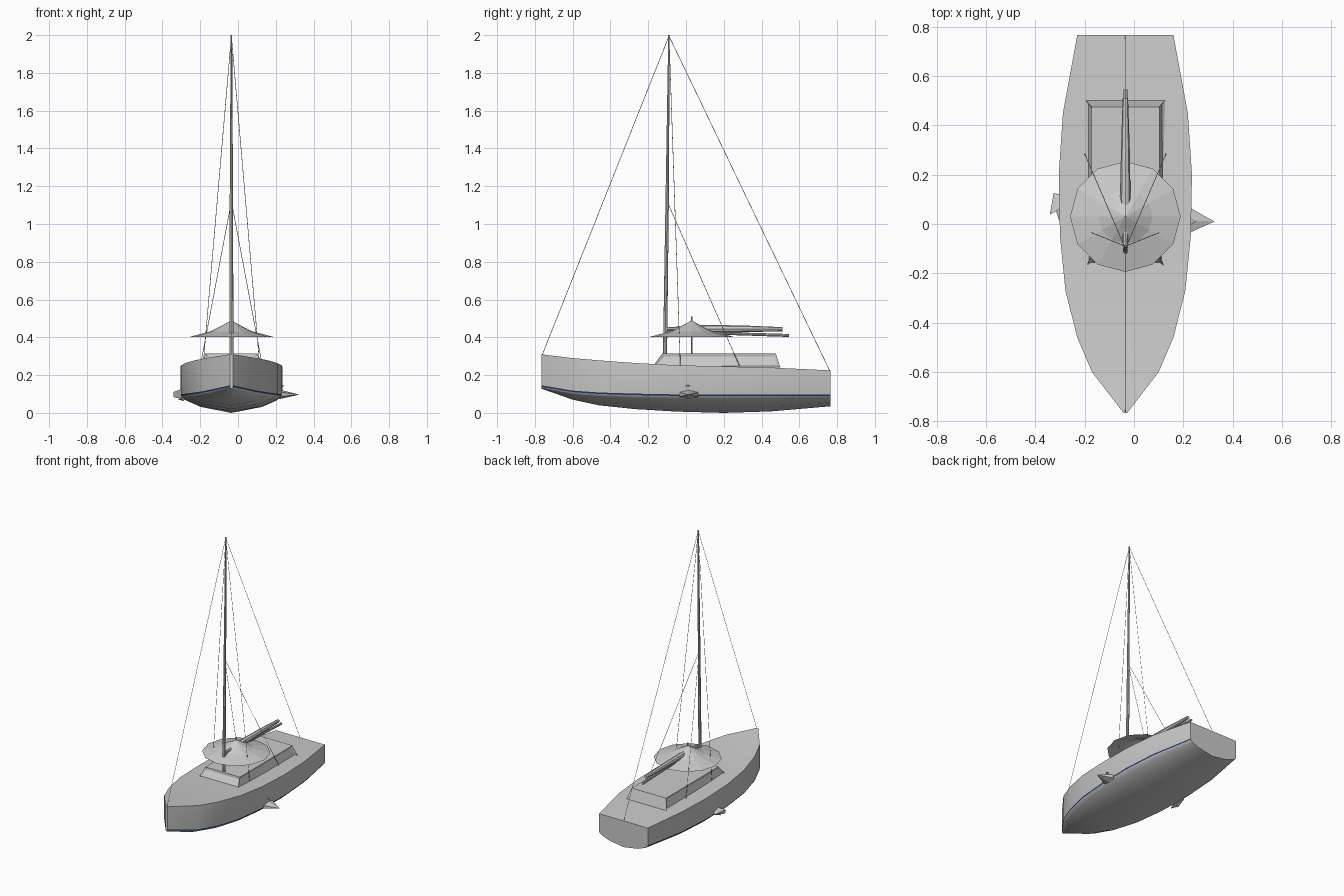
import bpy, bmesh, math
from mathutils import Vector

cube = bpy.data.objects.get("Cube")
if cube:
    bpy.data.objects.remove(cube)

MID = -0.035  # centreline of the boat


def material(name, r, g, b):
    m = bpy.data.materials.new(name)
    m.use_nodes = True
    m.diffuse_color = (r, g, b, 1)
    m.node_tree.nodes["Principled BSDF"].inputs["Base Color"].default_value = (r, g, b, 1)
    return m


grey = material("light grey", 0.6, 0.6, 0.6)
navy = material("navy blue", 0.02, 0.05, 0.15)


def finish(bm, name, mats=(grey,), smooth=None):
    bmesh.ops.recalc_face_normals(bm, faces=bm.faces)
    mesh = bpy.data.meshes.new(name)
    bm.to_mesh(mesh)
    bm.free()
    for m in mats:
        mesh.materials.append(m)
    obj = bpy.data.objects.new(name, mesh)
    bpy.context.collection.objects.link(obj)
    if smooth:
        bpy.ops.object.select_all(action='DESELECT')
        obj.select_set(True)
        bpy.context.view_layer.objects.active = obj
        bpy.ops.object.shade_smooth_by_angle(angle=math.radians(smooth))
    return obj


def spar(name, points, sides=8, flat=1.0, caps=True, smooth=None, turn=0.0):
    """Round loft through (x, y, z, radius) points; flat squashes one axis."""
    bm = bmesh.new()
    first, last = Vector(points[0][:3]), Vector(points[-1][:3])
    axis = (last - first).normalized()
    u = axis.cross(Vector((0, 1, 0)) if abs(axis.y) < 0.7 else Vector((1, 0, 0))).normalized()
    v = axis.cross(u)
    rings = []
    for x, y, z, r in points:
        ring = []
        for i in range(sides):
            a = math.tau * i / sides + turn
            ring.append(bm.verts.new(Vector((x, y, z)) + r * (u * math.cos(a) * flat + v * math.sin(a))))
        rings.append(ring)
    for a, b in zip(rings, rings[1:]):
        for i in range(sides):
            j = (i + 1) % sides
            bm.faces.new((a[i], a[j], b[j], b[i]))
    if caps:
        bm.faces.new(rings[0])
        bm.faces.new(rings[-1])
    bmesh.ops.remove_doubles(bm, verts=bm.verts, dist=0.00001)
    return finish(bm, name, smooth=smooth)


# Hull: (y, half width, sheer height, waterline height, keel height)
stations = [
    (-0.765, 0.008, 0.31, 0.138, 0.128), (-0.6, 0.135, 0.29, 0.11, 0.07),
    (-0.46, 0.195, 0.278, 0.1, 0.04), (-0.27, 0.243, 0.264, 0.094, 0.02),
    (-0.05, 0.265, 0.252, 0.09, 0.007), (0.2, 0.27, 0.246, 0.09, 0.0),
    (0.45, 0.253, 0.24, 0.09, 0.008), (0.765, 0.195, 0.225, 0.09, 0.035),
]
bm = bmesh.new()
sections = []
for y, w, top, water, keel in stations:
    drop = water - keel
    half = [(w, top), (w, water + 0.008), (w * 0.99, water),
            (w * 0.9, water - drop * 0.25), (w * 0.6, water - drop * 0.65)]
    ring = half + [(0, keel)] + [(-x, z) for x, z in reversed(half)] + [(0, top)]
    sections.append([bm.verts.new((MID + x, y, z)) for x, z in ring])
count = len(sections[0])
for a, b in zip(sections, sections[1:]):
    for i in range(count):
        j = (i + 1) % count
        face = bm.faces.new((a[i], a[j], b[j], b[i]))
        face.material_index = int(i in (1, count - 4))  # painted waterline
bm.faces.new(sections[0])
bm.faces.new(sections[-1])
finish(bm, "hull", (grey, navy), smooth=35)

# Cabin: tapered block with recessed panels on its front and sides
bm = bmesh.new()
bmesh.ops.create_cube(bm, size=1)
for v in bm.verts:
    up = v.co.z > 0
    v.co.x = MID + math.copysign(0.138 if up else 0.16, v.co.x)
    if v.co.y < 0:
        v.co.y = -0.125 if up else -0.18
    else:
        v.co.y = 0.475 if up else 0.5
    v.co.z = 0.315 if up else 0.24
bm.normal_update()
panels = [f for f in bm.faces if abs(f.normal.x) > 0.7 or f.normal.y < -0.5]
bmesh.ops.inset_individual(bm, faces=panels, thickness=0.018, depth=-0.008)
finish(bm, "cabin")

# Mast, boom and furled sail
spar("mast", [(MID, -0.112, 0.245, 0.011), (MID, -0.1, 1.1, 0.009), (MID, -0.09, 2, 0.004)], smooth=40)
spar("boom", [(MID, -0.1, 0.43, 0.007), (MID, 0.545, 0.41, 0.008)], smooth=40)
spar("furled_sail", [(MID, -0.1, 0.445, 0.008), (MID, 0.1, 0.445, 0.021),
                     (MID, 0.3, 0.445, 0.018), (MID, 0.51, 0.443, 0.011)], smooth=40)

# Umbrella awning on its pole
spar("awning", [(MID, 0.03, 0.402, 0.224), (MID, 0.03, 0.432, 0.11),
                (MID, 0.03, 0.462, 0.05), (MID, 0.03, 0.488, 0.003)], sides=12, caps=False)
spar("awning_pole", [(MID, 0.03, 0.31, 0.004), (MID, 0.03, 0.51, 0.004)], sides=6)

# Standing rigging
masthead, spreader = (MID, -0.09, 1.995), (MID, -0.1, 1.12)
stays = {"forestay": (masthead, (MID, -0.76, 0.31)), "backstay": (masthead, (MID, 0.76, 0.225))}
for label, side in (("left", 1), ("right", -1)):
    stays[label + "_shroud"] = (masthead, (MID + side * 0.15, -0.03, 0.25))
    stays[label + "_lower_shroud"] = (spreader, (MID + side * 0.165, 0.285, 0.245))
for name, (a, b) in stays.items():
    spar(name, [(*a, 0.0015), (*b, 0.0015)], sides=4)

# Pointed fins at the waterline
spar("left_fin", [(0.22, 0.015, 0.098, 0.062), (0.325, 0.01, 0.097, 0.0005)], sides=6, flat=0.4)
spar("left_fin_tip", [(0.22, 0.01, 0.145, 0.02), (0.25, 0.01, 0.142, 0.0005)], sides=4, flat=0.3)
spar("right_fin", [(-0.29, 0.07, 0.1, 0.07), (-0.325, 0.125, 0.105, 0.0005)], sides=6, flat=0.4)
spar("right_fin_tip", [(-0.29, 0.05, 0.075, 0.04), (-0.318, 0.06, 0.072, 0.0005)], sides=4, flat=0.3)
